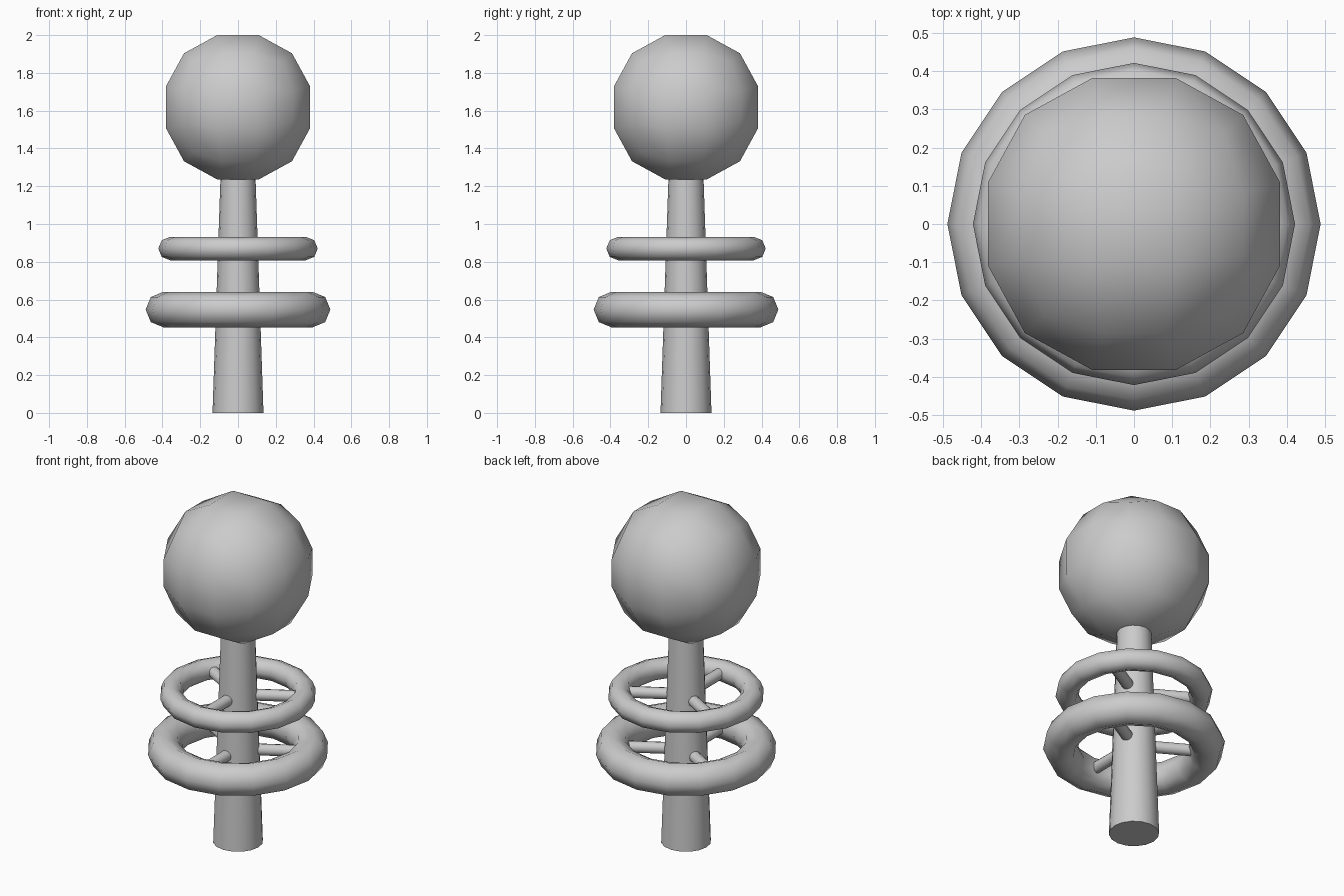
import bpy, bmesh, math
from mathutils import Vector

cube = bpy.data.objects.get("Cube")
if cube:
    bpy.data.objects.remove(cube, do_unlink=True)

grey = bpy.data.materials.new("plain grey")
grey.use_nodes = True
colour = (0.6, 0.6, 0.6, 1)
grey.diffuse_color = colour
grey.node_tree.nodes["Principled BSDF"].inputs["Base Color"].default_value = colour


def finish(name, angle=60):
    ob = bpy.context.object
    ob.name = name
    ob.data.materials.append(grey)
    bpy.ops.object.shade_smooth_by_angle(angle=math.radians(angle))
    return ob


# Tapered post
POST_TOP = 1.3
bpy.ops.mesh.primitive_cone_add(vertices=16, radius1=0.135, radius2=0.091,
                                depth=POST_TOP, location=(0, 0, POST_TOP / 2))
finish("post")


# Ring held to the post by three spokes
def ring_with_spokes(label, z, radius, tube):
    bpy.ops.mesh.primitive_torus_add(major_segments=16, minor_segments=8,
                                     major_radius=radius, minor_radius=tube,
                                     location=(0, 0, z))
    finish(label + "_ring")
    for i in range(3):
        a = math.radians(30 + 120 * i)
        mid = Vector((math.cos(a), math.sin(a), 0)) * radius / 2
        bpy.ops.mesh.primitive_cylinder_add(vertices=12, radius=0.032, depth=radius,
                                            location=mid + Vector((0, 0, z)),
                                            rotation=(0, math.pi / 2, a))
        finish(f"{label}_spoke_{i + 1}")


ring_with_spokes("lower", 0.547, 0.395, 0.094)
ring_with_spokes("upper", 0.87, 0.36, 0.062)

# Ball: a cube with three faces per side, rounded out to a sphere
bpy.ops.mesh.primitive_cube_add(size=2, location=(0, 0, 1.618))
ball = bpy.context.object
bm = bmesh.new()
bm.from_mesh(ball.data)
bmesh.ops.subdivide_edges(bm, edges=bm.edges[:], cuts=2, use_grid_fill=True)
for v in bm.verts:
    inner = [c if abs(c) > 0.9 else math.copysign(0.288, c) for c in v.co]
    v.co = Vector(inner).normalized() * 0.4125
bm.to_mesh(ball.data)
bm.free()
finish("ball")
